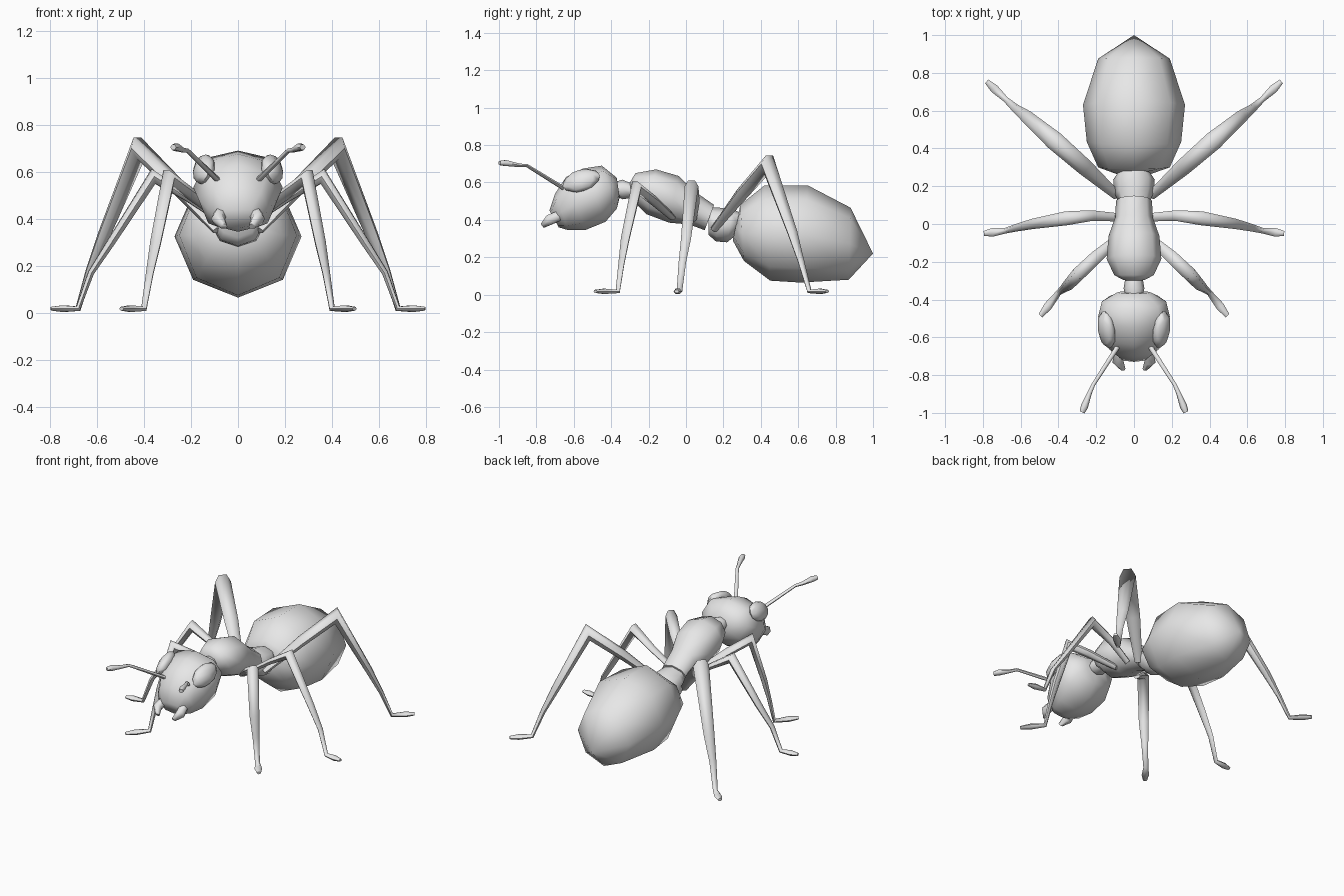
import bpy, bmesh
from math import sin, cos, pi, radians, copysign
from mathutils import Vector, Matrix, Euler

cube = bpy.data.objects.get("Cube")
if cube:
    bpy.data.objects.remove(cube, do_unlink=True)

# Single shell colour
grey = bpy.data.materials.new("shell grey")
grey.use_nodes = True
grey.diffuse_color = (0.8, 0.8, 0.8, 1)
for node in grey.node_tree.nodes:
    if node.type == 'BSDF_PRINCIPLED':
        node.inputs["Base Color"].default_value = grey.diffuse_color


def finish(name, bm, crease=65):
    """Clean the mesh, link the object and shade it smooth."""
    bmesh.ops.remove_doubles(bm, verts=bm.verts, dist=0.0005)
    bmesh.ops.recalc_face_normals(bm, faces=bm.faces)
    mesh = bpy.data.meshes.new(name)
    bm.to_mesh(mesh)
    bm.free()
    mesh.materials.append(grey)
    obj = bpy.data.objects.new(name, mesh)
    bpy.context.collection.objects.link(obj)
    bpy.ops.object.select_all(action='DESELECT')
    obj.select_set(True)
    bpy.context.view_layer.objects.active = obj
    bpy.ops.object.shade_smooth_by_angle(angle=radians(crease))
    return obj


def skin(name, rings, crease=65):
    """Bridge a row of point rings and cap both ends."""
    bm = bmesh.new()
    loops = [[bm.verts.new(p) for p in ring] for ring in rings]
    count = len(loops[0])
    for a, b in zip(loops, loops[1:]):
        for i in range(count):
            j = (i + 1) % count
            bm.faces.new((a[i], a[j], b[j], b[i]))
    bm.faces.new(loops[0])
    bm.faces.new(loops[-1])
    return finish(name, bm, crease)


def body(name, sections, power=1.0, sides=8):
    """Each section: top y, top z, bottom y, bottom z, half width."""
    rings = []
    for ty, tz, by, bz, width in sections:
        top, bottom = Vector((0, ty, tz)), Vector((0, by, bz))
        ring = []
        for i in range(sides):
            a = 2 * pi * i / sides
            s, c = (copysign(abs(v) ** power, v) if abs(v) > 1e-6 else 0
                    for v in (sin(a), cos(a)))
            ring.append((top + bottom) / 2 + (top - bottom) / 2 * c
                        + Vector((width * s, 0, 0)))
        rings.append(ring)
    return skin(name, rings)


def limb(name, side, path, flat=0.7, sides=6):
    """Each path entry: x, y, z, radius; joints are mitred."""
    points = [Vector((x * side, y, z)) for x, y, z, r in path]
    across = (points[-1] - points[0]).cross(Vector((0, 0, 1))).normalized()
    rings = []
    for k, centre in enumerate(points):
        before = (centre - points[max(k - 1, 0)]).normalized()
        after = (points[min(k + 1, len(points) - 1)] - centre).normalized()
        tangent = (before + after).normalized()
        mitre = 1 / max(tangent.dot(after if after.length else before), 0.5)
        up = across.cross(tangent).normalized() * flat * mitre
        radius = path[k][3]
        rings.append([centre + radius * (across * cos(a) + up * sin(a))
                      for a in (2 * pi * i / sides for i in range(sides))])
    return skin(name, rings)


# Body segments
body("abdomen", [
    (.28, .43, .25, .29, .09),
    (.29, .48, .31, .18, .19),
    (.42, .585, .45, .075, .25),
    (.65, .585, .61, .065, .27),
    (.88, .465, .87, .08, .19),
    (1, .22, 1, .22, 0)])
body("waist", [
    (.12, .47, .12, .32, .085),
    (.18, .465, .16, .285, .105),
    (.25, .455, .22, .28, .11),
    (.29, .44, .27, .32, .08)])
body("thorax", [
    (-.3, .6, -.29, .52, .06),
    (-.27, .65, -.27, .49, .105),
    (-.16, .67, -.21, .43, .145),
    (-.04, .635, -.09, .385, .135),
    (.05, .55, .02, .375, .1),
    (.15, .48, .1, .345, .095)])
body("neck", [
    (-.39, .6, -.38, .53, .045),
    (-.34, .615, -.34, .51, .055),
    (-.28, .59, -.28, .52, .045)])
body("head", [
    (-.37, .625, -.355, .52, .09),
    (-.45, .69, -.37, .46, .17),
    (-.55, .675, -.43, .39, .19),
    (-.64, .63, -.54, .345, .17),
    (-.7, .54, -.63, .345, .13),
    (-.73, .45, -.68, .36, .075)], power=0.85)

# Leg paths from hip over knee to shin end
legs = {
    "front": [(.08, -.07, .41, .022), (.2, -.175, .505, .034),
              (.295, -.265, .575, .036), (.35, -.325, .3, .03),
              (.375, -.345, .17, .021)],
    "middle": [(.08, .035, .4, .022), (.22, .045, .495, .028),
               (.36, .03, .58, .037), (.54, 0, .3, .027),
               (.625, -.02, .17, .02)],
    "hind": [(.09, .15, .35, .024), (.26, .3, .54, .044),
             (.42, .44, .7, .05), (.57, .57, .33, .034),
             (.63, .615, .18, .022)],
}
# Ankle and toe positions on the ground
feet = {
    "front": ((.4, -.365), (.495, -.485)),
    "middle": ((.68, -.035), (.795, -.05)),
    "hind": ((.68, .66), (.78, .755)),
}

for label, side in (("left", 1), ("right", -1)):
    for part, path in legs.items():
        ankle, toe = (Vector((*p, .018)) for p in feet[part])
        ball = ankle.lerp(toe, .6)
        foot = [(*ankle, .015), (*ball, .023), (*toe, .013)]
        limb(f"{label}_{part}_leg", side, path + foot)

    # Feelers with a clubbed end
    limb(f"{label}_antenna", side, [
        (.08, -.64, .56, .013), (.215, -.85, .69, .01),
        (.235, -.895, .692, .012), (.262, -.965, .704, .02),
        (.275, -.997, .704, .014)], flat=0.9)

    # Jaws
    limb(f"{label}_mandible", side, [
        (.07, -.66, .43, .03), (.085, -.73, .4, .03),
        (.06, -.768, .368, .015)], flat=1)

    # Eyes: flattened ovals following the side of the head
    turn = Euler((radians(18), radians(-25), radians(-15))).to_matrix().to_4x4()
    place = (Matrix.Scale(side, 4, (1, 0, 0))
             @ Matrix.Translation((.145, -.56, .61)) @ turn
             @ Matrix.Diagonal((.042, .105, .062, 1)))
    eye = bmesh.new()
    bmesh.ops.create_uvsphere(eye, u_segments=8, v_segments=6, radius=1,
                              matrix=place)
    finish(f"{label}_eye", eye)
